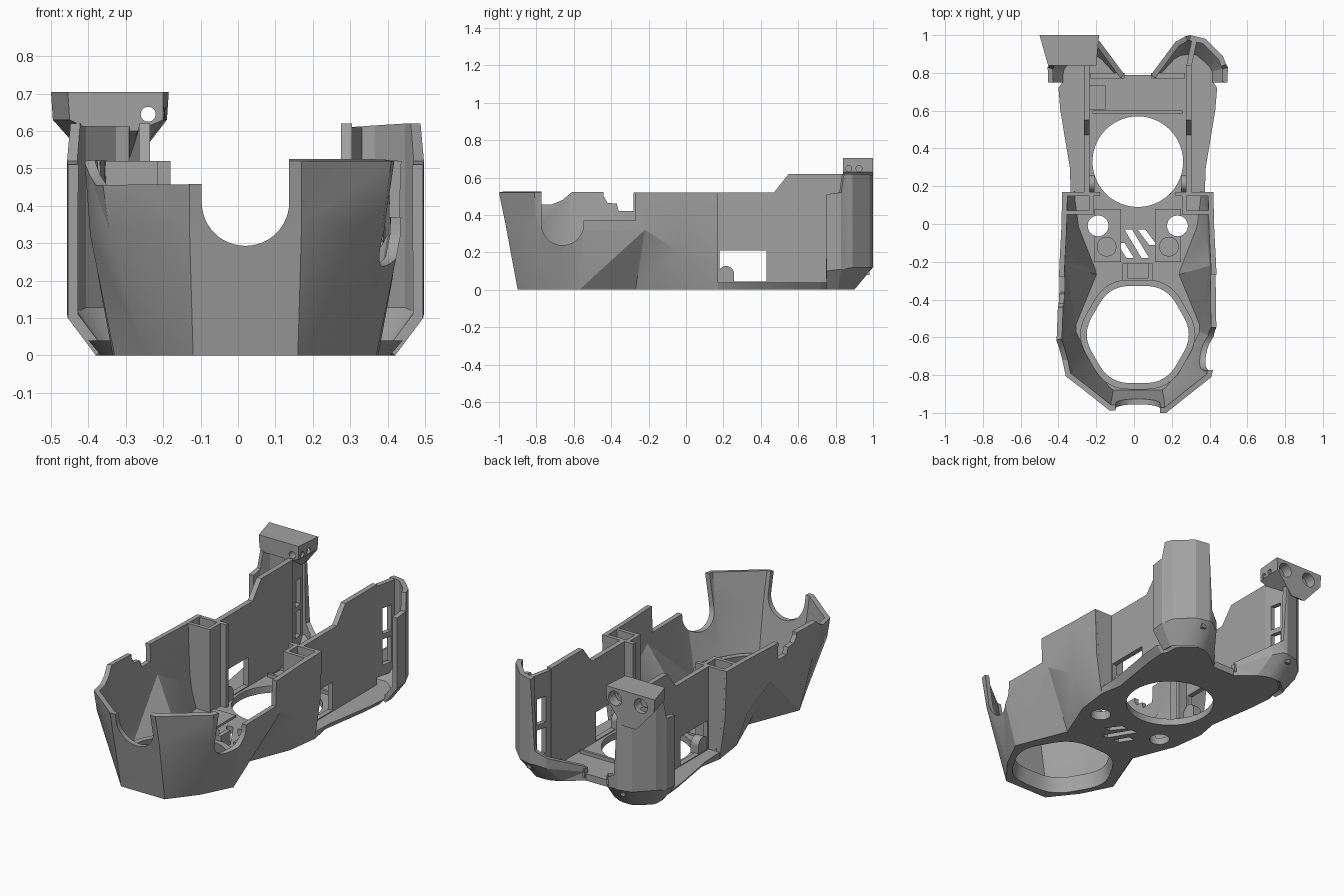
import bpy, bmesh, math
from mathutils import Matrix, Vector

CX = 0.02          # symmetry axis of the housing
WALL = 0.028

cube = bpy.data.objects.get("Cube")
if cube:
    bpy.data.objects.remove(cube, do_unlink=True)

grey = bpy.data.materials.new("plain grey")
grey.use_nodes = True
COLOUR = (0.36, 0.36, 0.36, 1)
grey.diffuse_color = COLOUR
grey.node_tree.nodes["Principled BSDF"].inputs["Base Color"].default_value = COLOUR


def finish(name, bm):
    mesh = bpy.data.meshes.new(name)
    bm.to_mesh(mesh)
    bm.free()
    mesh.materials.append(grey)
    obj = bpy.data.objects.new(name, mesh)
    bpy.context.collection.objects.link(obj)
    return obj


def loft(name, rings, closed=True):
    """Skin rings of points; closed lofts are capped solids, open ones get flat facets."""
    bm = bmesh.new()
    rows = [[bm.verts.new(p) for p in ring] for ring in rings]
    n = len(rows[0])
    for a, b in zip(rows, rows[1:]):
        for i in range(n if closed else n - 1):
            j = (i + 1) % n
            bm.faces.new((a[i], a[j], b[j], b[i]))
    if closed:
        bm.faces.new(rows[0][::-1])
        bm.faces.new(rows[-1])
        bmesh.ops.recalc_face_normals(bm, faces=bm.faces)
    else:
        bmesh.ops.triangulate(bm, faces=bm.faces, quad_method="SHORT_EDGE")
    return finish(name, bm)


def prism(name, outline, z0, z1):
    return loft(name, [[(x, y, z) for x, y in outline] for z in (z0, z1)])


def side_prism(name, profile, x0, x1):
    return loft(name, [[(x, y, z) for y, z in profile] for x in (x0, x1)])


def box(name, x0, x1, y0, y1, z0, z1):
    return prism(name, [(x0, y0), (x1, y0), (x1, y1), (x0, y1)], z0, z1)


def cylinder(name, centre, radius, depth, axis="Z"):
    bm = bmesh.new()
    turn = {"X": Matrix.Rotation(math.pi / 2, 4, "Y"),
            "Y": Matrix.Rotation(math.pi / 2, 4, "X"), "Z": Matrix()}[axis]
    bmesh.ops.create_cone(bm, cap_ends=True, segments=48, radius1=radius, radius2=radius,
                          depth=depth, matrix=Matrix.Translation(Vector(centre)) @ turn)
    return finish(name, bm)


def bake(obj):
    """Apply the modifiers of an object."""
    bpy.context.view_layer.update()
    graph = bpy.context.evaluated_depsgraph_get()
    mesh = bpy.data.meshes.new_from_object(obj.evaluated_get(graph))
    obj.modifiers.clear()
    obj.data = mesh


def thicken(obj):
    mod = obj.modifiers.new("thickness", "SOLIDIFY")
    mod.thickness, mod.offset, mod.use_even_offset = WALL, -1, True
    bake(obj)


def cut(obj, *cutters):
    for c in cutters:
        mod = obj.modifiers.new("cut", "BOOLEAN")
        mod.operation, mod.solver, mod.object = "DIFFERENCE", "EXACT", c
        bake(obj)
        bpy.data.objects.remove(c, do_unlink=True)


def round_hex(radius, z, corner=0.36, steps=6):
    """Ring of a hexagon with softened corners, around the front opening."""
    pts = []
    for k in range(6):
        p, c, q = (Vector((math.cos(a), math.sin(a))) for a in
                   [math.radians(60 * (k + d)) for d in (-1, 0, 1)])
        s, e = c.lerp(p, corner), c.lerp(q, corner)
        for i in range(steps + 1):
            t = i / steps
            v = s.lerp(c, t).lerp(c.lerp(e, t), t) * radius
            pts.append((CX + v.x, -0.585 + v.y, z))
    return pts


def both(half):
    """Half outline (front to back) joined with its mirror image."""
    return ([(CX - x, *r) for x, *r in reversed(half)] + [(CX + x, *r) for x, *r in half])


# Floor plate with chamfered underside
foot = [(.14, -.9), (.262, -.745), (.35, -.57), (.23, -.27), (.33, -.02), (.355, .17)]
rear_foot = [(.40, .75), (.40, .81), (.39, .83), (.37, .85), (.31, .9), (.25, .9),
             (.22, .895), (.17, .87), (.07, .79)]
half = foot + [(.36, .3), (.41, .6), (.42, .72)] + rear_foot
under = [(x * (.92 if y > .2 and x > .3 else 1), y) for x, y in half]
floor = loft("floor_plate", [[(x, y, z) for x, y in both(h)] for h, z in ((under, 0), (half, .04))])
cut(floor, cylinder("c", (CX, .33, 0), .24, 1), loft("c", [round_hex(.31, -1), round_hex(.31, 1)]))
for x in (-.19, .23):
    cut(floor, cylinder("c", (x, -.01, 0), .055, 1))
for x0, y0, x1, y1 in ((-.03, -.03, .06, -.18), (.04, -.03, .1, -.11), (-.07, -.1, -.02, -.18)):
    cut(floor, prism("c", [(x0 - .02, y0), (x0 + .02, y0), (x1 + .02, y1), (x1 - .02, y1)], -1, 1))
cut(floor, box("c", -.24, -.15, .61, .73, .02, .5))

# Raised collar around the front opening
collar = loft("front_collar", [round_hex(.328, .001), round_hex(.335, .09)])
cut(collar, loft("c", [round_hex(.316, -.01), round_hex(.295, .1)]))

# Faceted front shell
lower = [(x, y, 0) for x, y in foot]
middle = [(.15, -.965, .35), (.365, -.8, .34), (.415, -.6, .32), (.41, -.22, .32),
          (.392, -.03, .2), (.39, .17, .24)]
upper = [(x, y, .52) for x, y in
         [(.15, -1), (.39, -.81), (.43, -.62), (.415, -.22), (.405, -.03), (.40, .17)]]
shell = loft("front_shell", [both(r) for r in (lower, middle, upper)], closed=False)
thicken(shell)
cut(shell,
    cylinder("c", (CX, -1, .41), .117, .5, "Y"), box("c", CX - .117, CX + .117, -1.2, -.8, .41, 1),
    cylinder("c", (.45, -.66, .35), .112, .35, "X"), box("c", .27, .7, -.772, -.548, .35, 1),
    box("c", .2, .7, -.56, -.27, .37, 1),
    side_prism("c", [(-1.2, .46), (-.72, .455), (-.66, .48), (-.6, .53), (-.6, 1), (-1.2, 1)], -.7, -.09),
    side_prism("c", [(-.44, 1), (-.44, .5), (-.42, .465), (-.37, .46), (-.36, .42), (-.28, .42), (-.28, 1)],
               -.7, -.2))

# Pockets between the shell and the middle of the housing, with small parts beside them
for s, side in ((-1, "right"), (1, "left")):
    def span(a, b):
        return sorted((CX + s * a, CX + s * b))
    box(side + "_pocket_inner_wall", *span(.235, .258), .05, .17, .03, .52)
    for y, inner in ((.05, .235), (.148, .2)):
        loft(side + "_pocket_cross_wall",
             [[(CX + s * a, yy, z) for a, yy in ((inner, y), (w, y), (w, y + .022), (inner, y + .022))]
              for w, z in ((.325, .02), (.375, .24), (.39, .52))])
    pad = box(side + "_pad", *span(.09, .23), -.2, .08, .035, .052)
    cut(pad, cylinder("c", (CX + s * .21, -.01, 0), .055, 1))
    cylinder(side + "_pedestal", (CX + s * .165, -.12, .055), .052, .04)

    # Retaining clip with a rounded top
    cylinder(side + "_clip_top", (CX + s * .255, .215, .085), .042, .05, "X")
    box(side + "_clip", *span(.23, .28), .17, .257, .03, .085)

    # Tall flat side wall with a low opening
    x0, x1 = span(.255, .285)
    wall = side_prism(side + "_side_wall", [(.15, .03), (.15, .52), (.47, .52), (.55, .62),
                                            (.84, .62), (.84, .03)], x0, x1)
    cut(wall, box("c", x0 - .1, x1 + .1, .18, .43, .045, .21))

    # Angled slotted panel behind the side wall
    panel = prism(side + "_slotted_panel", [(CX + s * a, y) for a, y in
                  ((.257, .835), (.285, .835), (.315, .98), (.287, .98))], .08, .61)
    for z in (.14, .32):
        cut(panel, box("c", x0 - .1, x1 + .1, .875, .94, z, z + .15))

    # Curved rear corner column, flowing into a low lip near the middle
    plan = [(.475, .75), (.477, .83), (.468, .845), (.45, .89), (.36, .98), (.28, 1),
            (.255, .995), (.2, .965), (.07, .79)]
    mid_z = [.1, .11, .11, .12, .12, .12, .12, .1, .05]
    top_z = [.51, .52, .62, .62, .615, .61, .2, .16, .08]
    rings = [[(x, y, 0) for x, y in rear_foot],
             [(x, y, z) for (x, y), z in zip(plan, mid_z)],
             [(x, y, z) for (x, y), z in zip(plan, top_z)]]
    rings = [[(CX + s * x, y, z) for x, y, z in r][::s] for r in rings]
    column = loft(side + "_rear_column", rings, closed=False)
    thicken(column)

    # Ledge that ties the wall to the edge of the floor
    box(side + "_rear_ledge", *span(.07, .25), .77, .8, .02, .07)

# Block and cross rib on the floor
block = box("centre_block", -.06, .1, -.3, -.21, .03, .12)
cut(block, box("c", -.035, .075, -.285, -.1, .06, 1))
box("rear_cross_rib", -.22, .26, .585, .6, .035, .06)

# Sensor head on the right rear column, with eye sockets and small side holes
back = [(-.5, .705), (-.185, .705), (-.19, .63), (-.29, .5), (-.38, .5), (-.495, .63)]
face = [(-.455, .705), (-.2, .705), (-.2, .63), (-.27, .6), (-.39, .6), (-.45, .63)]
head = loft("sensor_head", [[(x, y, z) for x, z in ring] for ring, y in ((face, .84), (back, 1))])
for x in (-.245, -.41):
    cut(head, cylinder("c", (x, 1, .645), .042, .12, "Y"))
cut(head, cylinder("c", (-.24, .95, .645), .02, .5, "Y"), box("c", -.425, -.29, .7, .97, .4, .612))
for y in (.87, .925):
    cut(head, cylinder("c", (-.18, y, .648), .016, .06, "X"))

# Smooth the curves, keep the facets crisp
for obj in bpy.context.view_layer.objects:
    obj.select_set(obj.type == "MESH" and grey.name in obj.data.materials)
bpy.context.view_layer.objects.active = floor
bpy.ops.object.shade_smooth_by_angle(angle=math.radians(22))
